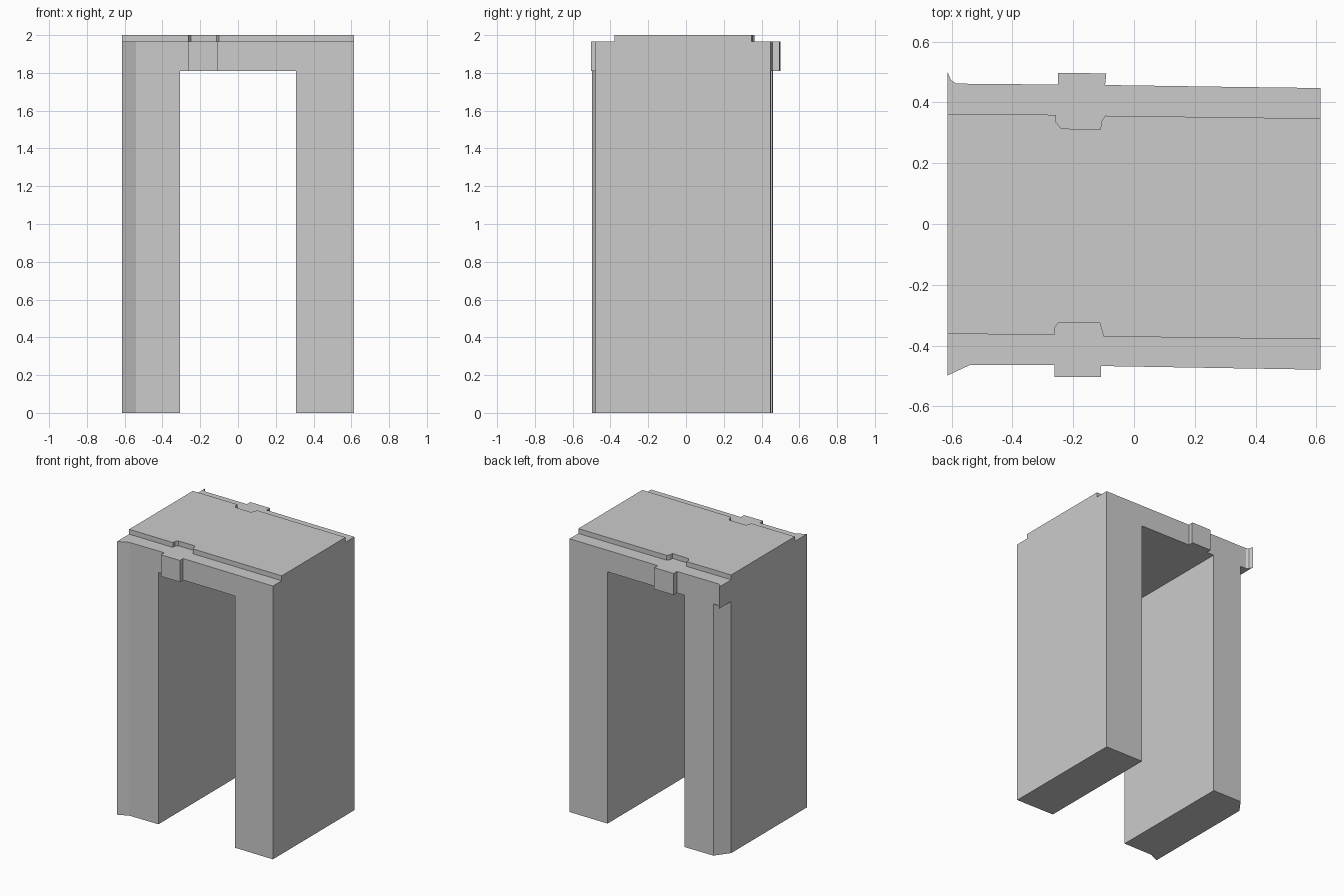
import bpy, bmesh

if "Cube" in bpy.data.objects:
    bpy.data.objects.remove(bpy.data.objects["Cube"])

W, IN = 0.613, 0.308          # half width, half opening
SPRING, LEDGE, TOP = 1.81, 1.965, 2.0


def prism(name, outline, z0, z1):
    """Extrude a counter-clockwise plan outline from z0 to z1."""
    bm = bmesh.new()
    face = bm.faces.new([bm.verts.new((x, y, z0)) for x, y in outline])
    ext = bmesh.ops.extrude_face_region(bm, geom=[face], use_keep_orig=True)
    for v in ext["geom"]:
        if isinstance(v, bmesh.types.BMVert):
            v.co.z = z1
    bmesh.ops.recalc_face_normals(bm, faces=bm.faces)
    me = bpy.data.meshes.new(name)
    bm.to_mesh(me)
    bm.free()
    ob = bpy.data.objects.new(name, me)
    bpy.context.collection.objects.link(ob)
    return ob


# Lintel with two keystones and flared left corners
lintel = prism("door_surround", [
    (-W, -0.498), (-0.54, -0.464), (-IN, -0.464),
    (-0.262, -0.464), (-0.262, -0.503), (-0.109, -0.503), (-0.109, -0.467),
    (IN, -0.474), (W, -0.479),
    (W, 0.447), (IN, 0.451),
    (-0.095, 0.457), (-0.091, 0.495), (-0.25, 0.497), (-0.25, 0.458),
    (-IN, 0.459), (-0.54, 0.461), (-0.585, 0.462), (-0.602, 0.473), (-W, 0.50),
], SPRING, LEDGE)

# Legs: the left one flares at the front and is chamfered at the back
left_leg = prism("left_leg", [
    (-W, -0.498), (-0.54, -0.464), (-IN, -0.464),
    (-IN, 0.459), (-0.54, 0.461), (-W, 0.362)], 0, SPRING)
right_leg = prism("right_leg", [
    (IN, -0.474), (W, -0.479), (W, 0.447), (IN, 0.451)], 0, SPRING)

# Raised cap, notched behind each keystone
cap = prism("top_cap", [
    (-W, -0.361), (-0.262, -0.365), (-0.262, -0.342), (-0.248, -0.324),
    (-0.113, -0.324), (-0.1, -0.37), (W, -0.379),
    (W, 0.347), (-0.095, 0.356), (-0.108, 0.335), (-0.11, 0.31),
    (-0.24, 0.314), (-0.256, 0.335), (-0.256, 0.359), (-W, 0.362),
], LEDGE, TOP)

# Join everything into one clean solid
parts = [left_leg, right_leg, cap]
for part in parts:
    mod = lintel.modifiers.new("join_" + part.name, 'BOOLEAN')
    mod.operation = 'UNION'
    mod.solver = 'EXACT'
    mod.object = part
bpy.context.view_layer.objects.active = lintel
for mod in list(lintel.modifiers):
    bpy.ops.object.modifier_apply(modifier=mod.name)
for part in parts:
    bpy.data.objects.remove(part)
